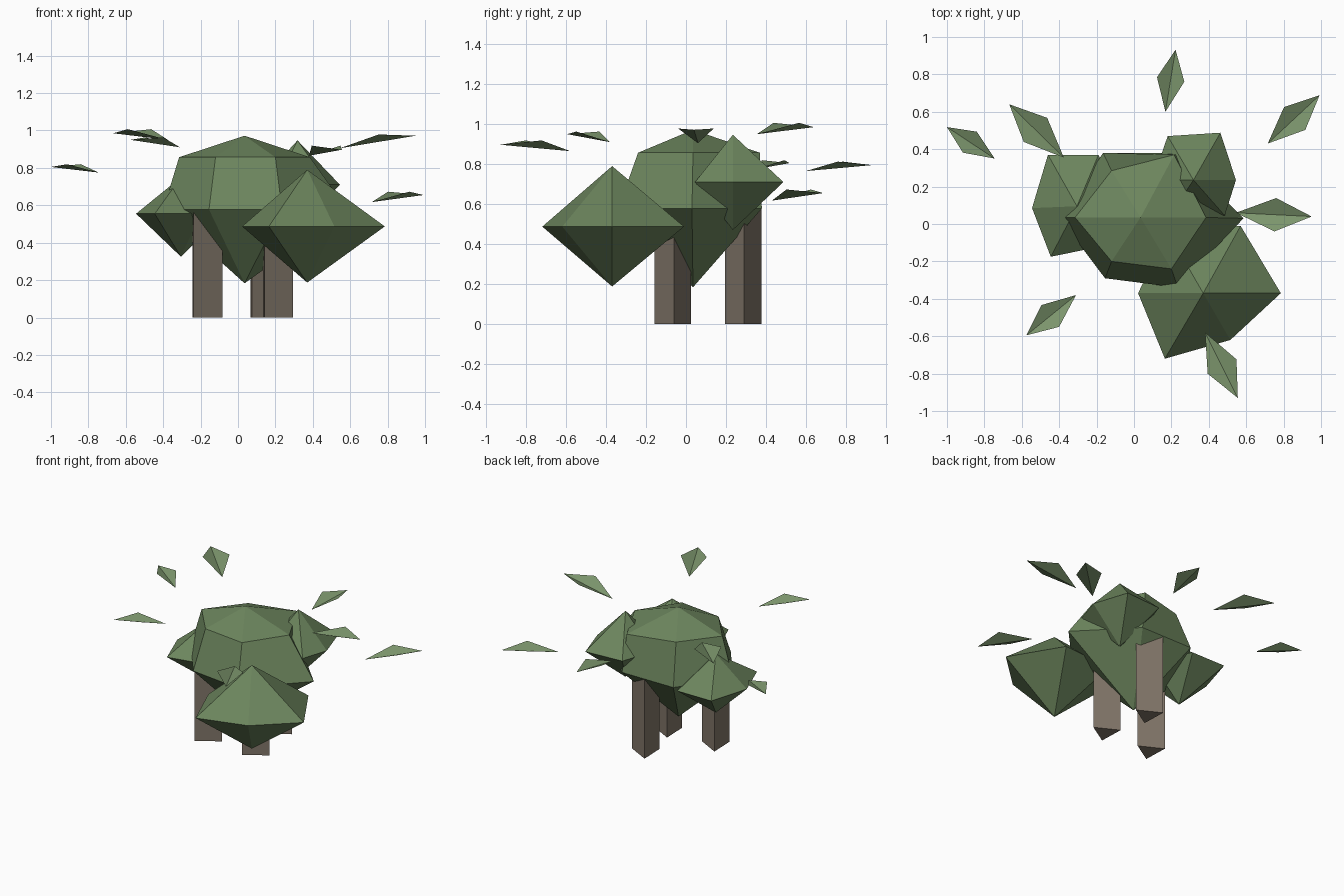
import bpy
from math import radians
from mathutils import Vector

if "Cube" in bpy.data.objects:
    bpy.data.objects.remove(bpy.data.objects["Cube"])


def material(name, rgb):
    m = bpy.data.materials.new(name)
    m.diffuse_color = (*rgb, 1)
    m.use_nodes = True
    m.node_tree.nodes["Principled BSDF"].inputs["Base Color"].default_value = m.diffuse_color
    return m


GREEN = material("foliage_green", (0.15, 0.235, 0.11))
LIGHT = material("leaf_green", (0.2, 0.3, 0.15))
BROWN = material("bark_brown", (0.22, 0.18, 0.14))


def add_mesh(name, verts, faces, mat):
    me = bpy.data.meshes.new(name)
    me.from_pydata(verts, [], faces)
    me.materials.append(mat)
    ob = bpy.data.objects.new(name, me)
    bpy.context.collection.objects.link(ob)
    return ob


def clump(name, centre, z_top, rings, z_bottom):
    """Six-sided faceted clump: top point, horizontal rings (z, xy points), bottom point."""
    verts = [(*centre, z_top)]
    for z, pts in rings:
        verts += [(x, y, z) for x, y in pts]
    verts.append((*centre, z_bottom))
    last = len(verts) - 1
    faces = []
    for i in range(6):
        j = (i + 1) % 6
        faces.append((0, 1 + i, 1 + j))
        for r in range(len(rings) - 1):
            a, b = 1 + 6 * r, 7 + 6 * r
            faces.append((a + i, b + i, b + j, a + j))
        faces.append((last, last - 6 + j, last - 6 + i))
    return add_mesh(name, verts, faces, GREEN)


def leaf(name, inner, outer):
    """Kite-shaped leaf, folded along its length with raised sides."""
    a, b = Vector(inner), Vector(outer)
    d = b - a
    length = Vector((d.x, d.y)).length
    side = Vector((-d.y, d.x, 0)).normalized() * length * 0.22
    mid = a + d * 0.52 + Vector((0, 0, 0.095 * length))
    return add_mesh(name, [a, mid - side, b, mid + side], [(0, 1, 2), (0, 2, 3)], LIGHT)


# Trunks: three triangular posts
for n, (x, y) in enumerate([(-0.188, -0.065), (0.19, -0.065), (0.123, 0.288)], 1):
    bpy.ops.mesh.primitive_cylinder_add(vertices=3, radius=0.105, depth=0.64,
                                        location=(x, y, 0.32), rotation=(0, 0, radians(-88)))
    trunk = bpy.context.object
    trunk.name = f"trunk_{n}"
    trunk.data.materials.append(BROWN)

# Main canopy
clump("main_canopy", (0.035, 0.035), 0.972, [
    (0.857, [(0.385, 0.035), (0.215, 0.37), (-0.12, 0.285),
             (-0.315, 0.035), (-0.12, -0.2), (0.2, -0.24)]),
    (0.577, [(0.585, 0.03), (0.245, 0.38), (-0.165, 0.38),
             (-0.4, 0.035), (-0.155, -0.29), (0.235, -0.34)])], 0.183)

# Side clumps
clump("front_clump", (0.37, -0.37), 0.79, [
    (0.487, [(0.785, -0.37), (0.57, -0.01), (0.18, -0.04),
             (0.022, -0.37), (0.165, -0.72), (0.515, -0.62)])], 0.187)
clump("left_clump", (-0.305, 0.095), 0.75, [
    (0.555, [(-0.07, 0.095), (-0.19, 0.37), (-0.46, 0.37),
             (-0.545, 0.085), (-0.445, -0.175), (-0.2, -0.125)])], 0.325)
clump("back_clump", (0.318, 0.235), 0.947, [
    (0.71, [(0.545, 0.235), (0.462, 0.488), (0.18, 0.47),
            (0.1, 0.235), (0.2, 0.06), (0.485, 0.045)])], 0.47)

# Loose leaves floating around the canopy
LEAVES = [
    ((0.545, 0.06, 0.905), (0.95, 0.04, 0.972)),
    ((0.715, 0.43, 0.617), (0.992, 0.688, 0.655)),
    ((0.168, 0.6, 0.765), (0.222, 0.932, 0.795)),
    ((-0.375, 0.355, 0.95), (-0.667, 0.64, 0.985)),
    ((-0.745, 0.35, 0.775), (-1.0, 0.518, 0.805)),
    ((-0.31, -0.38, 0.91), (-0.575, -0.595, 0.95)),
    ((0.38, -0.58, 0.865), (0.555, -0.93, 0.897)),
]
for n, (inner, outer) in enumerate(LEAVES, 1):
    leaf(f"leaf_{n}", inner, outer)
